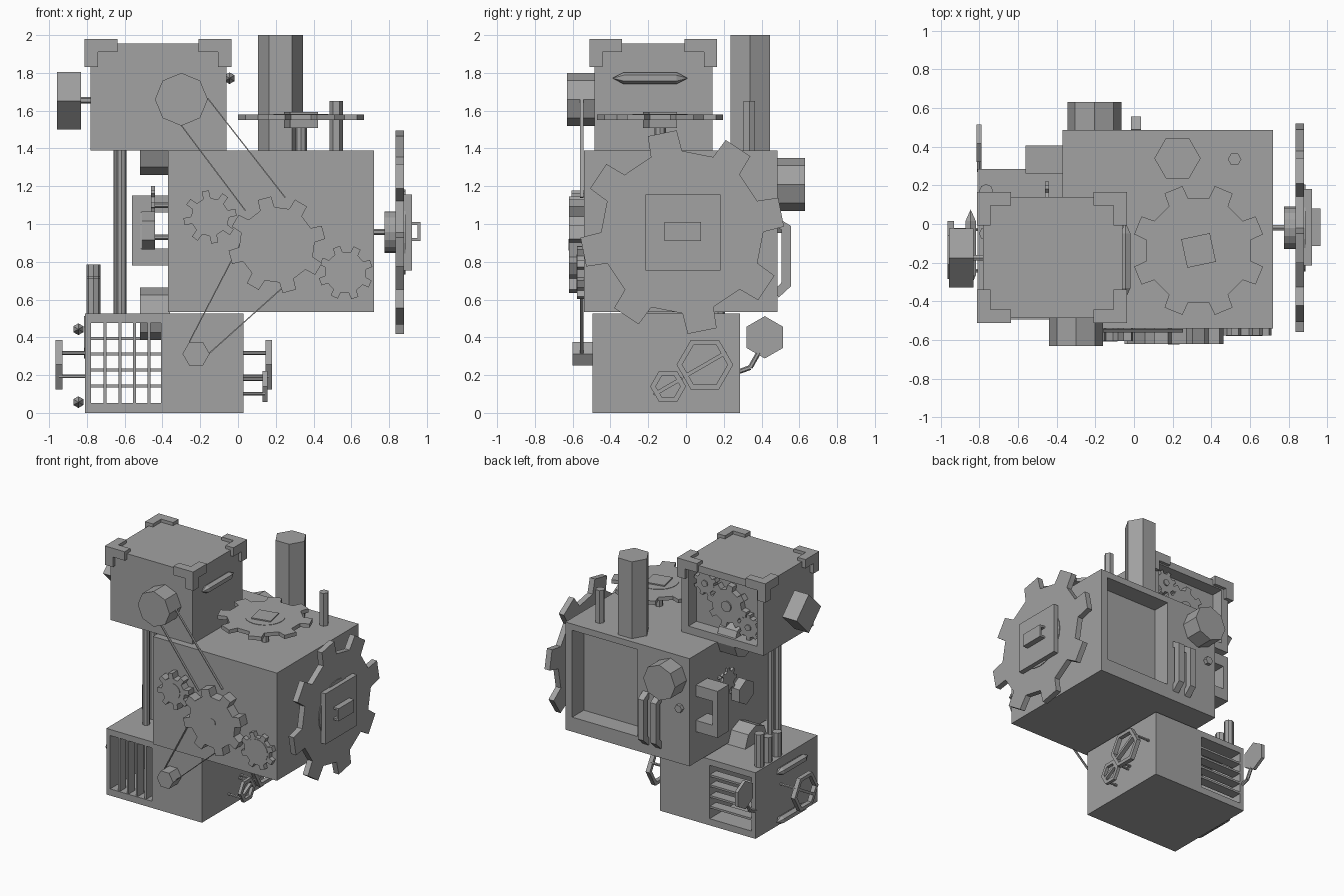
import bpy, bmesh, math
from mathutils import Vector

old = bpy.data.objects.get("Cube")
if old:
    bpy.data.objects.remove(old)

GREY = (0.36, 0.36, 0.36, 1)
mat = bpy.data.materials.new("plain_grey")
mat.use_nodes = True
mat.diffuse_color = GREY
mat.node_tree.nodes["Principled BSDF"].inputs["Base Color"].default_value = GREY


def finish(name, bm):
    bmesh.ops.recalc_face_normals(bm, faces=bm.faces)
    me = bpy.data.meshes.new(name)
    bm.to_mesh(me)
    bm.free()
    me.materials.append(mat)
    ob = bpy.data.objects.new(name, me)
    bpy.context.collection.objects.link(ob)
    return ob


def add_box(bm, x, y, z):
    vs = [bm.verts.new((a, b, c)) for a in x for b in y for c in z]
    for f in ((0, 1, 3, 2), (4, 6, 7, 5), (0, 4, 5, 1), (2, 3, 7, 6), (0, 2, 6, 4), (1, 5, 7, 3)):
        bm.faces.new([vs[i] for i in f])


def boxes(name, *items):
    bm = bmesh.new()
    for it in items:
        add_box(bm, *it)
    return finish(name, bm)


def place(axis, u, v, w):
    """Point with plane coordinates u, v and position w along the axis."""
    return {"x": (w, u, v), "y": (u, w, v), "z": (u, v, w)}[axis]


def extrude(name, pts, axis, w0, w1):
    bm = bmesh.new()
    a = [bm.verts.new(place(axis, u, v, w0)) for u, v in pts]
    b = [bm.verts.new(place(axis, u, v, w1)) for u, v in pts]
    bm.faces.new(a)
    bm.faces.new(b)
    for i in range(len(pts)):
        j = (i + 1) % len(pts)
        bm.faces.new((a[i], a[j], b[j], b[i]))
    return finish(name, bm)


def ring(u, v, r, n, turn=0):
    return [(u + r * math.cos(math.radians(turn) + k * math.tau / n),
             v + r * math.sin(math.radians(turn) + k * math.tau / n)) for k in range(n)]


def prism(name, axis, u, v, r, w0, w1, n=8, turn=0):
    return extrude(name, ring(u, v, r, n, turn), axis, w0, w1)


def gear(name, axis, u, v, root, tip, w0, w1, turn=0, teeth=8):
    """Polygon whose alternate sides are drawn out into teeth."""
    pts = []
    half = math.pi / teeth / 2
    width = root * math.sin(half) * 0.93
    for k in range(teeth):
        a = math.radians(turn) + k * math.tau / teeth
        c, s = math.cos(a), math.sin(a)
        low, wide = root * math.cos(half), root * math.sin(half)
        for d, t in ((low, -wide), (tip, -width), (tip, width), (low, wide)):
            pts.append((u + d * c - t * s, v + d * s + t * c))
    return extrude(name, pts, axis, w0, w1)


def rods(name, pairs, r, n=6):
    bm = bmesh.new()
    for a, b in pairs:
        a, b = Vector(a), Vector(b)
        m = (b - a).to_track_quat("Z", "Y").to_matrix().to_4x4()
        m.translation = (a + b) / 2
        bmesh.ops.create_cone(bm, cap_ends=True, segments=n, radius1=r, radius2=r,
                              depth=(b - a).length, matrix=m)
    return finish(name, bm)


def cut(ob, x, y, z):
    tool = boxes(ob.name + "_cutter", (x, y, z))
    tool.hide_render = True
    tool.hide_viewport = True
    tool.display_type = "WIRE"
    mod = ob.modifiers.new("opening", "BOOLEAN")
    mod.operation, mod.object, mod.solver = "DIFFERENCE", tool, "EXACT"
    # Bake the opening, then drop the cutter
    bpy.context.view_layer.update()
    me = bpy.data.meshes.new_from_object(ob.evaluated_get(bpy.context.evaluated_depsgraph_get()))
    ob.modifiers.clear()
    ob.data = me
    bpy.data.objects.remove(tool)


# Three stacked boxes with their openings
body = boxes("body", ((-.37, .72), (-.54, .485), (.535, 1.39)))
cut(body, (.085, .66), (.34, .6), (.65, 1.34))
base = boxes("base", ((-.81, .03), (-.495, .285), (0, .525)))
cut(base, (-.777, -.407), (-.6, .4), (.053, .477))
head = boxes("head", ((-.78, -.06), (-.485, .14), (1.39, 1.955)))
cut(head, (-.72, -.12), (.04, .3), (1.45, 1.9))

# Grille slats: upright at the front, level at the back
boxes("front_grille", *[((x - .008, x + .008), (-.49, -.41), (.04, .49))
                        for x in (-.703, -.625, -.547, -.47)])
boxes("back_grille", *[((-.79, -.4), (.2, .28), (z - .008, z + .008))
                       for z in (.143, .228, .313, .393)])

# Corner brackets on the head
for side, x, sx in (("right", -.812, 1), ("left", -.035, -1)):
    for end, y, sy in (("front", -.512, 1), ("back", .165, -1)):
        def span(a, s, d):
            return tuple(sorted((a, a + s * d)))
        top, t = 1.98, .07
        boxes(f"{end}_{side}_bracket",
              (span(x, sx, .175), span(y, sy, t), (top - t, top)),
              (span(x, sx, t), span(y, sy, .172), (top - t, top)),
              (span(x, sx, t), span(y, sy, t), (1.83, top - t)))

# Pulleys, knobs and blocks
prism("head_pulley", "y", -.30, 1.66, .14, -.63, -.48)
prism("base_pulley", "y", -.222, .313, .072, -.6, -.49, 6)
prism("back_knob", "y", -.205, 1.21, .14, .48, .63)
prism("small_back_knob", "y", -.29, .98, .032, .48, .515, 6)
prism("neck_joint", "x", 0, 1.4, .14, -.52, -.36)
prism("hip_joint", "x", -.14, .525, .14, -.52, -.36)
prism("head_side_block", "x", -.175, 1.652, .153, -.957, -.83, 4)
rods("head_side_axle", [((-.84, -.175, 1.655), (-.77, -.175, 1.655))], .017)

# Drive belts as thin strips
for name, a, b in (("upper_belt_outer", (-.16, 1.665), (.25, 1.14)),
                   ("upper_belt_inner", (-.30, 1.522), (.04, 1.07)),
                   ("lower_belt_inner", (-.258, .375), (.04, .95)),
                   ("lower_belt_outer", (-.155, .313), (.3, .72))):
    d = (Vector(b) - Vector(a)).normalized() * .003
    n = Vector((-d.y, d.x))
    a, b = Vector(a), Vector(b)
    extrude(name, [a + n, b + n, b - n, a - n], "y", -.56, -.543)

# Front gears with raised hubs
for name, x, z, root, tip, y, hub, turn in (
        ("front_large_gear", .206, .89, .2, .255, -.62, .03, 15),
        ("front_upper_gear", -.148, 1.037, .1, .14, -.605, .063, 10),
        ("front_lower_gear", .57, .743, .11, .143, -.577, .095, 20)):
    gear(name, "y", x, z, root, tip, y, -.535, turn)
    prism(name + "_hub", "y", x, z, hub, y - .003, y, 20)

# Great side gear with plate and handle
gear("side_gear", "x", -.02, .957, .43, .534, .835, .88, 11.4)
prism("side_gear_hub", "x", -.02, .957, .11, .775, .835, 16)
rods("side_gear_axle", [((.7, -.02, .957), (.78, -.02, .957))], .016)
prism("side_gear_disc", "x", -.02, .957, .225, .88, .886, 24)
boxes("side_gear_plate", ((.88, .92), (-.215, .182), (.753, 1.155)))
boxes("side_gear_handle", ((.95, .965), (-.115, .08), (.91, 1.01)),
      ((.915, .95), (-.115, .08), (.995, 1.01)),
      ((.915, .95), (-.115, .08), (.91, .925)))

# Top gear and chimneys
gear("top_gear", "z", .334, -.137, .275, .34, 1.55, 1.58, 22.5)
prism("top_gear_disc", "z", .334, -.137, .145, 1.58, 1.583, 24)
prism("top_gear_block", "z", .334, -.137, .107, 1.507, 1.592, 4, 57)
rods("top_gear_axle", [((.334, -.137, 1.38), (.334, -.137, 1.52))], .03, 8)
prism("large_chimney", "z", .225, .34, .12, 1.38, 2.0, 6)
prism("small_chimney", "z", .52, .335, .035, 1.38, 1.65, 6)

# Clockwork inside the back of the head
for name, x, z, r, turn in (("head_large_gear", -.42, 1.67, .17, 10),
                            ("head_lower_gear", -.61, 1.55, .1, 0),
                            ("head_upper_gear", -.23, 1.8, .1, 20)):
    gear(name, "y", x, z, r * .77, r, .03, .09, turn)
    prism(name + "_hub", "y", x, z, r * .25, .09, .1, 12)

# Bent pipes on the back of the body
for name, x in (("back_pipe_left", .01), ("back_pipe_right", -.1)):
    path = [(.47, 1.03), (.535, .99), (.535, .67), (.47, .61)]
    inner = [(.47, .65), (.505, .69), (.505, .97), (.47, .99)]
    extrude(name, [(min(y + .02, .555), z) for y, z in path] + inner, "x", x - .025, x + .025)

# Right-hand grip, nut and small gear on the body
boxes("side_grip", ((-.56, -.515), (.26, .405), (.78, 1.15)),
      ((-.515, -.365), (.26, .405), (1.06, 1.15)),
      ((-.515, -.365), (.26, .405), (.78, .87)))
prism("side_nut", "x", -.03, .965, .1, -.51, -.44, 6, 30)
gear("side_small_gear", "x", .12, 1.1, .075, .1, -.46, -.44)
rods("side_axles", [((-.45, -.03, .93), (-.36, -.03, .93)), ((-.45, .12, 1.1), (-.36, .12, 1.1))], .014)

# Support columns and exhaust pipes
rods("support_columns", [((x, y, .52), (x, y, 1.4)) for x, y in ((-.633, -.16), (-.617, -.27))], .027, 8)
for i, (y, z) in enumerate(((.17, .785), (.07, .725), (-.05, .715))):
    prism(f"exhaust_pipe_{i + 1}", "z", -.765, y, .036, .52, z, 8)


def spindle(name, x, y, z, r=.031, half=.2):
    """Bar along y with pointed ends."""
    bm = bmesh.new()
    tips = [bm.verts.new((x, y + s * half, z)) for s in (-1, 1)]
    loops = [[bm.verts.new((u, y + s * (half - .06), v)) for u, v in ring(x, z, r, 6, 30)] for s in (-1, 1)]
    for i in range(6):
        j = (i + 1) % 6
        bm.faces.new((loops[0][i], loops[0][j], loops[1][j], loops[1][i]))
        for tip, lp in zip(tips, loops):
            bm.faces.new((tip, lp[i], lp[j]))
    finish(name, bm)


spindle("head_spindle", -.045, -.19, 1.772)
spindle("base_upper_spindle", -.845, -.125, .443)
spindle("base_lower_spindle", -.845, -.125, .057)


def valve(name, x0, x1, y, z, r, wall):
    """Hexagonal hand wheel with a cross bar and two struts."""
    bm = bmesh.new()
    sets = [[bm.verts.new((x, u, v)) for u, v in ring(y, z, q, 6)]
            for x, q in ((x0, r), (x1, r), (x1, r - .03), (x0, r - .03))]
    for a, b in zip(sets, sets[1:] + sets[:1]):
        for i in range(6):
            j = (i + 1) % 6
            bm.faces.new((a[i], a[j], b[j], b[i]))
    finish(name, bm)
    c, s, q = math.cos(math.pi / 6), math.sin(math.pi / 6), r * .82
    t = .01
    extrude(name + "_bar", [(y + q * c * e - t * s * f, z + q * s * e + t * c * f)
                            for e, f in ((-1, -1), (1, -1), (1, 1), (-1, 1))], "x", x0, x1)
    mid = (x0 + x1) / 2
    rods(name + "_struts", [((wall, y + q * c * e, z + q * s * e), (mid, y + q * c * e, z + q * s * e))
                            for e in (-1, 1)], .01)


valve("large_valve", .145, .18, .1, .255, .15, .02)
valve("small_valve", .13, .155, -.095, .14, .095, .02)
valve("right_valve", -.965, -.93, -.135, .255, .15, -.8)

# Hexagonal dish on a bent arm
prism("dish", "x", .417, .4, .112, -.815, -.79, 6, 30)
rods("dish_arm", [((-.8, .27, .215), (-.8, .34, .24)), ((-.8, .34, .24), (-.8, .385, .32))], .013)
